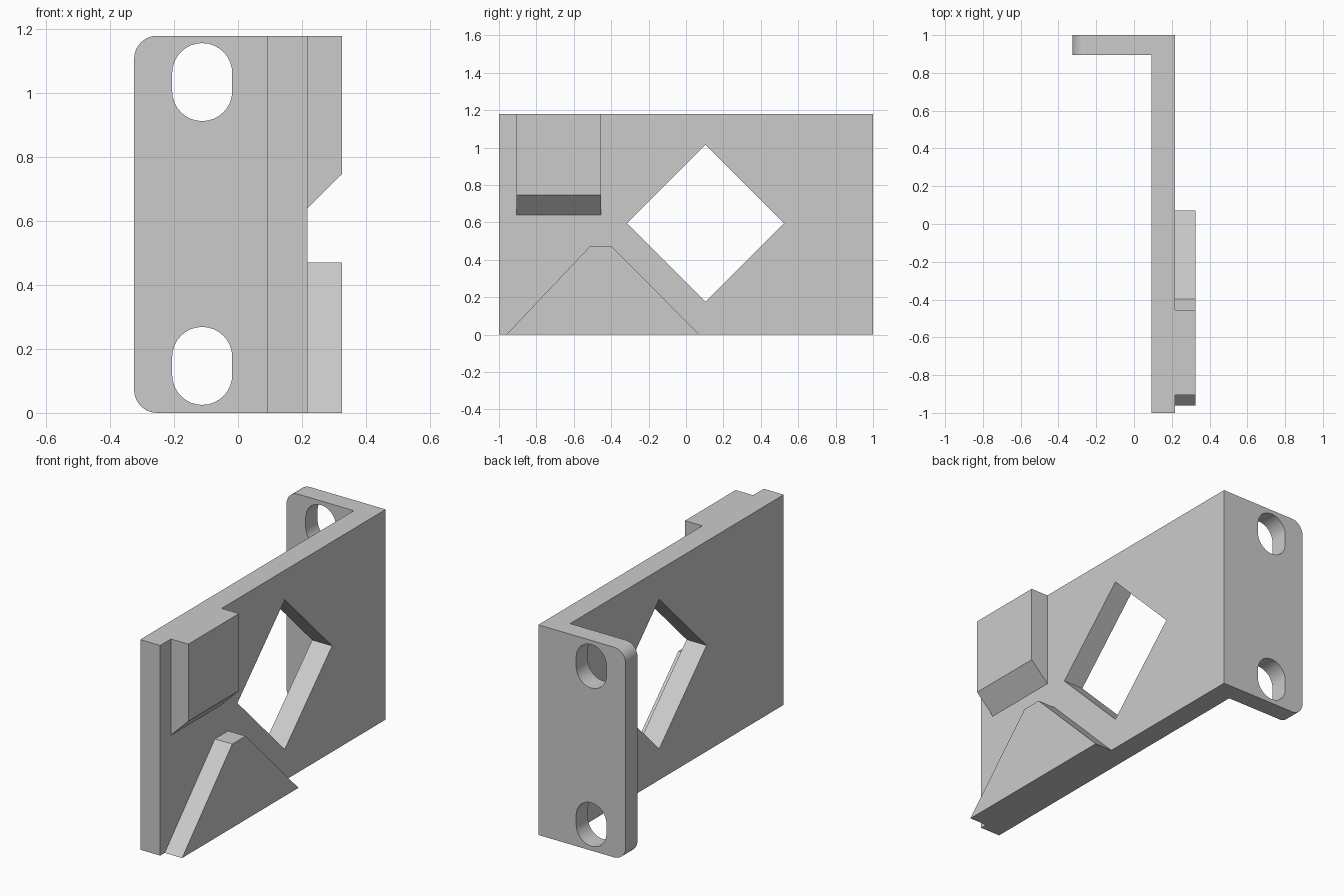
import bpy
import bmesh
from math import cos, sin, pi, radians
from mathutils import Vector

if "Cube" in bpy.data.objects:
    bpy.data.objects.remove(bpy.data.objects["Cube"], do_unlink=True)

GREY = (0.6, 0.6, 0.6, 1.0)
HEIGHT = 1.18
X_TIP, X_IN, X_OUT, X_PAD = -0.325, 0.093, 0.217, 0.325

grey = bpy.data.materials.new("plain grey")
grey.use_nodes = True
grey.diffuse_color = GREY
grey.node_tree.nodes["Principled BSDF"].inputs["Base Color"].default_value = GREY


def prism(name, points, direction, round_edge=None, radius=0.0):
    """Extrude a closed 3D outline; optionally round the edges chosen by a rule."""
    bm = bmesh.new()
    face = bm.faces.new([bm.verts.new(p) for p in points])
    out = bmesh.ops.extrude_face_region(bm, geom=[face], use_keep_orig=True)
    moved = [v for v in out["geom"] if isinstance(v, bmesh.types.BMVert)]
    bmesh.ops.translate(bm, verts=moved, vec=Vector(direction))
    bmesh.ops.recalc_face_normals(bm, faces=bm.faces)
    if round_edge:
        edges = [e for e in bm.edges if round_edge(e)]
        bmesh.ops.bevel(bm, geom=edges, offset=radius, segments=10,
                        profile=0.5, affect='EDGES')
    mesh = bpy.data.meshes.new(name)
    bm.to_mesh(mesh)
    bm.free()
    mesh.materials.append(grey)
    obj = bpy.data.objects.new(name, mesh)
    bpy.context.collection.objects.link(obj)
    return obj


def cut(target, cutter):
    """Subtract a hidden helper from the target."""
    mod = target.modifiers.new(cutter.name, 'BOOLEAN')
    mod.operation = 'DIFFERENCE'
    mod.solver = 'EXACT'
    mod.object = cutter
    cutter.hide_render = True
    cutter.hide_set(True)
    cutter.display_type = 'WIRE'


# L-shaped plate with a rounded mounting flange
bracket = prism(
    "angle_bracket",
    [(X_IN, -1, 0), (X_OUT, -1, 0), (X_OUT, 1, 0),
     (X_TIP, 1, 0), (X_TIP, 0.895, 0), (X_IN, 0.895, 0)],
    (0, 0, HEIGHT),
    lambda e: all(abs(v.co.x - X_TIP) < 1e-4 for v in e.verts)
    and abs(e.verts[0].co.y - e.verts[1].co.y) > 0.01,
    0.072)

# Diamond window through the plate
r = 0.42
diamond = [(0, 0.105 + r * cos(k * pi / 2), 0.595 + r * sin(k * pi / 2)) for k in range(4)]
cut(bracket, prism("diamond_cutter", diamond, (0.4, 0, 0)))

# Two upright screw slots through the flange
for label, zc in (("lower", 0.147), ("upper", 1.035)):
    slot = []
    for side, start in ((1, 0), (-1, pi)):
        for k in range(17):
            a = start + pi * k / 16
            slot.append((-0.112 + 0.094 * cos(a), 0.8, zc + side * 0.028 + 0.094 * sin(a)))
    cut(bracket, prism(label + "_slot_cutter", slot, (0, 0.4, 0)))

# Upper pad with a sloping underside
prism("upper_pad",
      [(X_OUT, -0.905, 0.64), (X_PAD, -0.905, 0.747),
       (X_PAD, -0.905, HEIGHT), (X_OUT, -0.905, HEIGHT)],
      (0, 0.45, 0))

# Lower wedge with a flattened top
prism("lower_wedge",
      [(X_OUT, -0.96, 0), (X_OUT, 0.072, 0), (X_OUT, -0.397, 0.47), (X_OUT, -0.515, 0.47)],
      (X_PAD - X_OUT, 0, 0))

# Smooth the rounded corners and slot walls only
bpy.ops.object.select_all(action='DESELECT')
bracket.select_set(True)
bpy.context.view_layer.objects.active = bracket
for modifier in [m.name for m in bracket.modifiers]:
    bpy.ops.object.modifier_apply(modifier=modifier)
bpy.ops.object.shade_smooth_by_angle(angle=radians(30))
